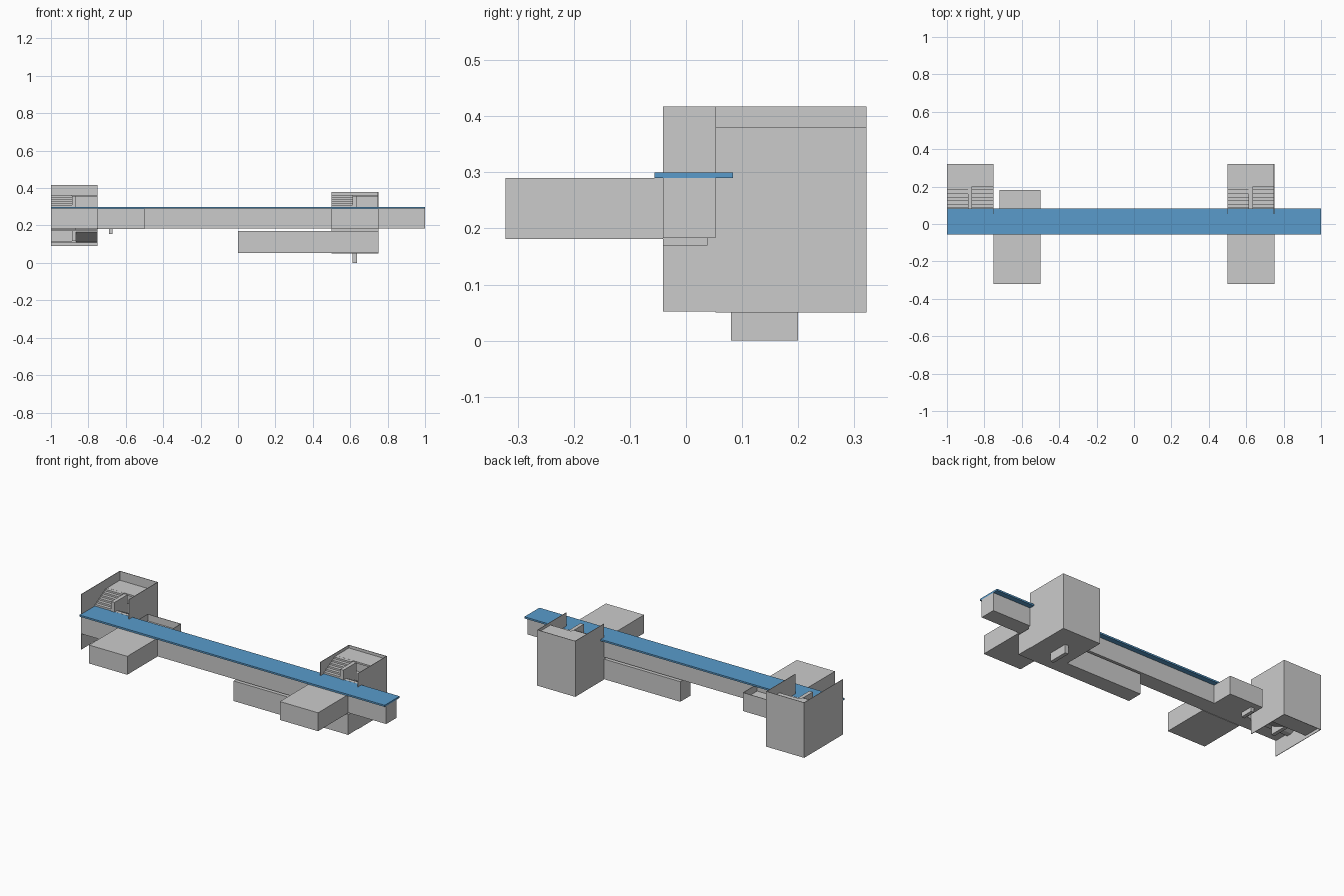
import bpy

if "Cube" in bpy.data.objects:
    bpy.data.objects.remove(bpy.data.objects["Cube"])

T = 0.003  # thin wall thickness


def mesh(name, verts, faces):
    me = bpy.data.meshes.new(name)
    me.from_pydata(verts, [], faces)
    me.update()
    ob = bpy.data.objects.new(name, me)
    bpy.context.collection.objects.link(ob)
    return ob


def box(name, x0, x1, y0, y1, z0, z1):
    v = [(x, y, z) for x in (x0, x1) for y in (y0, y1) for z in (z0, z1)]
    f = [(0, 1, 3, 2), (4, 6, 7, 5), (0, 4, 5, 1), (2, 3, 7, 6), (0, 2, 6, 4), (1, 5, 7, 3)]
    return mesh(name, v, f)


def flight(name, x0, x1, ya, yb, za, zb, steps=6):
    """Stair flight rising from (ya, za) to (yb, zb), with a sloped soffit."""
    dy, dz = (yb - ya) / steps, (zb - za) / steps
    prof = [(ya, za - 0.008)]
    for i in range(steps):
        prof += [(ya + i * dy, za + (i + 1) * dz), (ya + (i + 1) * dy, za + (i + 1) * dz)]
    prof.append((yb, zb - 0.012))
    n = len(prof)
    v = [(x, y, z) for x in (x0, x1) for y, z in prof]
    f = [tuple(range(n)), tuple(range(2 * n - 1, n - 1, -1))]
    f += [(i, i + n, (i + 1) % n + n, (i + 1) % n) for i in range(n)]
    if yb < ya:
        f = [q[::-1] for q in f]
    return mesh(name, v, f)


def tower(label, x0, z0, z1, left_front):
    """Stair tower: three thin walls, landings, spine wall and flights."""
    x1, yf, yb = x0 + 0.25, 0.053, 0.322
    mid = x0 + 0.125
    box(label + "_left_wall", x0, x0 + T, left_front, yb, z0, z1)
    box(label + "_right_wall", x1 - T, x1, yf, yb, z0, z1)
    box(label + "_back_wall", x0 + T, x1 - T, yb - T, yb, z0, z1)
    a, b = x0 + T, x1 - T
    for i, z in enumerate((0.117, 0.24, 0.363)):
        box(f"{label}_landing_{i}", a, b, 0.2, yb - T, z - 0.01, z)
    for i, z in enumerate((0.178, 0.30)):
        # flight up to the landing on the left, flight down on the right
        flight(f"{label}_up_flight_{i}", a, mid - 0.012, 0.085, 0.2, z, z + 0.0625)
        flight(f"{label}_down_flight_{i}", mid + 0.01, b, 0.205, 0.085, z - 0.0615, z)
    box(label + "_corridor_threshold", a, b, yf, 0.085, 0.17, 0.178)


# long walkway with coloured roof
roof = box("roof_slab", -1, 1, -0.056, 0.084, 0.29, 0.30)
mat = bpy.data.materials.new("roof_blue")
mat.diffuse_color = (0.1, 0.33, 0.6, 1)
mat.use_nodes = True
mat.node_tree.nodes["Principled BSDF"].inputs["Base Color"].default_value = mat.diffuse_color
roof.data.materials.append(mat)
box("main_gallery", -1 + T, 1, -0.041, 0.053, 0.183, 0.29)

# rooms projecting to the front
for side, x in (("left", -0.75), ("right", 0.5)):
    box(side + "_front_room", x, x + 0.25, -0.322, -0.041, 0.181, 0.29)

# lower gallery hanging under the walkway
box("lower_gallery", 0, 0.75, -0.041, 0.053, 0.052, 0.171)
box("gallery_link", 0.5, 0.75, 0.038, 0.053, 0.171, 0.183)

# stair towers at the back
tower("left_tower", -1, 0.09, 0.417, -0.041)
tower("right_tower", 0.5, 0.05, 0.38, 0.053)
box("left_spine_wall", -0.887, -0.865, 0.08, 0.2, 0.117, 0.358)
box("right_spine_wall", 0.613, 0.635, 0.08, 0.2, 0.0, 0.358)
box("right_tower_floor", 0.503, 0.747, 0.053, 0.319, 0.05, 0.056)
flight("right_lowest_flight", 0.503, 0.613, 0.085, 0.2, 0.062, 0.117)

# small open-topped annex behind the walkway, with its foot
ax0, ax1, ay0, ay1 = -0.72, -0.5, 0.053, 0.183
box("annex_floor", ax0, ax1, ay0, ay1, 0.181, 0.25)
box("annex_left_rim", ax0, ax0 + T, ay0, ay1, 0.25, 0.29)
box("annex_right_rim", ax1 - T, ax1, ay0, ay1, 0.25, 0.29)
box("annex_back_rim", ax0 + T, ax1 - T, ay1 - T, ay1, 0.25, 0.29)
box("annex_foot", -0.69, -0.67, 0.07, 0.15, 0.155, 0.181)
